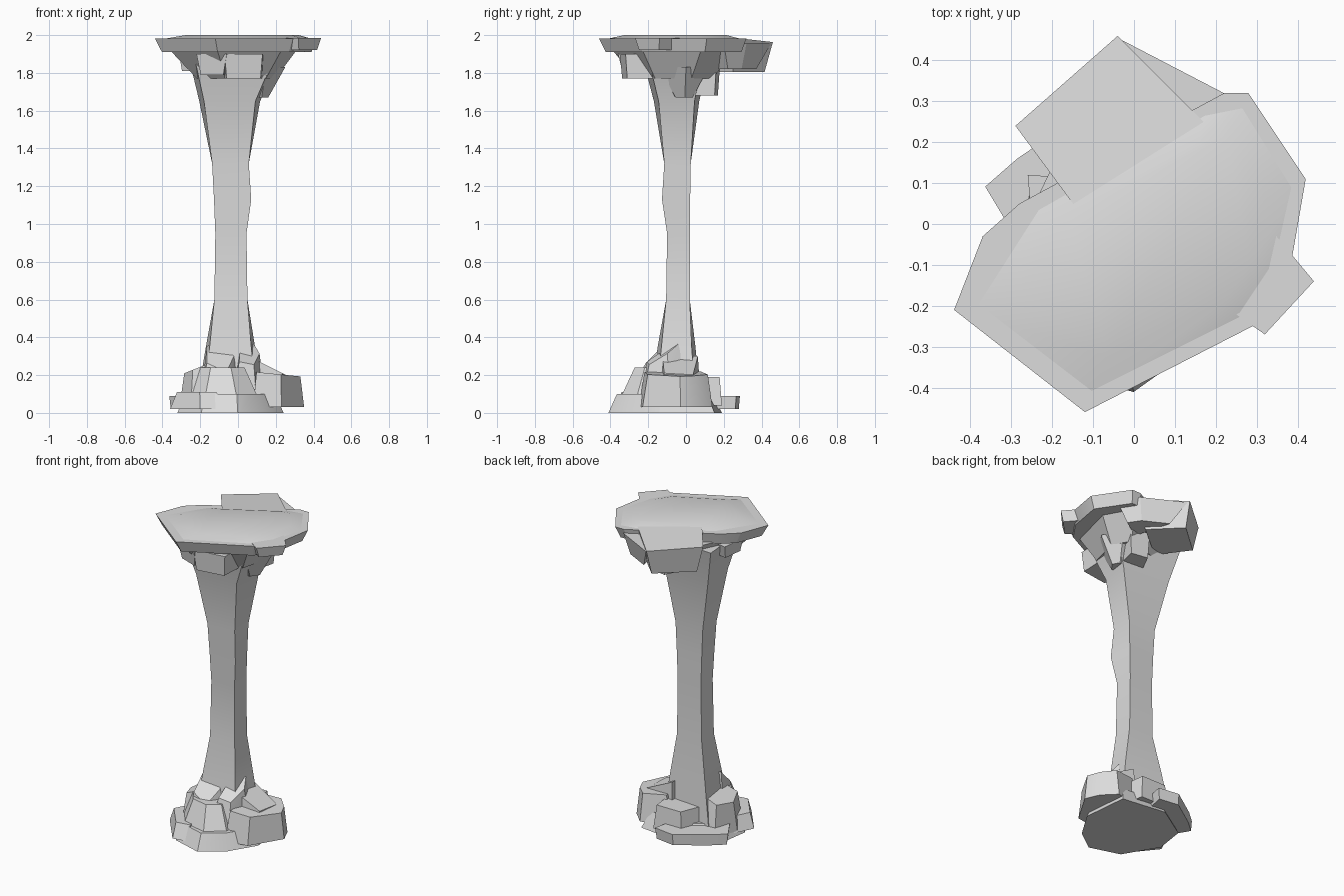
import bpy
import bmesh
import math
from mathutils import Vector

cube = bpy.data.objects.get("Cube")
if cube:
    bpy.data.objects.remove(cube, do_unlink=True)

GREY = 0.72
stone = bpy.data.materials.new("grey stone")
stone.use_nodes = True
stone.diffuse_color = (GREY, GREY, GREY, 1)
shader = next(n for n in stone.node_tree.nodes if n.type == 'BSDF_PRINCIPLED')
shader.inputs["Base Color"].default_value = (GREY, GREY, GREY, 1)


def finish(name, bm):
    """Turn a bmesh into a stone object with crisp edges."""
    bmesh.ops.recalc_face_normals(bm, faces=bm.faces)
    mesh = bpy.data.meshes.new(name)
    bm.to_mesh(mesh)
    bm.free()
    mesh.materials.append(stone)
    obj = bpy.data.objects.new(name, mesh)
    bpy.context.collection.objects.link(obj)
    bpy.ops.object.select_all(action='DESELECT')
    obj.select_set(True)
    bpy.context.view_layer.objects.active = obj
    bpy.ops.object.shade_smooth_by_angle(angle=math.radians(25))
    return obj


def rock(name, outline, bottom, top, bottom_scale=1.0, top_scale=1.0, tilt=(0, 0)):
    """Faceted convex stone: an outline in hundredths, scaled at each end.
    The tilt slopes the top along x and y."""
    points = [Vector(p) / 100 for p in outline]
    centre = sum(points, Vector((0, 0))) / len(points)
    bm = bmesh.new()
    for height, scale, slope in ((bottom, bottom_scale, (0, 0)), (top, top_scale, tilt)):
        for p in points:
            offset = (p - centre) * scale
            spot = centre + offset
            rise = offset.dot(Vector(slope))
            bm.verts.new((spot.x, spot.y, height + rise))
    result = bmesh.ops.convex_hull(bm, input=bm.verts)
    loose = set(result["geom_interior"] + result["geom_unused"])
    bmesh.ops.delete(bm, geom=[g for g in loose if isinstance(g, bmesh.types.BMVert)],
                     context='VERTS')
    bmesh.ops.dissolve_limit(bm, angle_limit=math.radians(2),
                             verts=bm.verts, edges=bm.edges)
    return finish(name, bm)


# Column: four-sided shaft, each ring is height, left, right, front, back, and
# a pinch that narrows the front and the model's left side where it flares
rings = (
    (0.05, -0.22, 0.13, -0.19, 0.08, 0.03),
    (0.35, -0.17, 0.09, -0.15, 0.05, 0.02),
    (0.6, -0.125, 0.05, -0.105, 0.02, 0),
    (0.95, -0.12, 0.045, -0.1, 0.02, 0),
    (1.13, -0.127, 0.05, -0.107, 0.022, -0.02),
    (1.32, -0.137, 0.057, -0.115, 0.025, 0),
    (1.65, -0.205, 0.117, -0.17, 0.07, 0.025),
    (1.88, -0.26, 0.22, -0.23, 0.12, 0.03),
)
bm = bmesh.new()
previous = None
for z, left, right, front, back, pinch in rings:
    taper = max(pinch, 0)
    corners = ((left + taper, front), (right - pinch, front + pinch),
               (right, back - taper), (left, back))
    ring = [bm.verts.new((x, y, z)) for x, y in corners]
    if previous:
        for i in range(len(ring)):
            j = (i + 1) % len(ring)
            bm.faces.new((previous[i], previous[j], ring[j], ring[i]))
    else:
        bm.faces.new(ring[::-1])
    previous = ring
bm.faces.new(previous)
finish("column", bm)

# Top slab with a slightly raised crown
rock("top_slab",
     [(-44, -21), (-12, -46), (29, -25), (38, -12), (42, 11), (28, 32), (22, 32),
      (-10, 12), (-28, 5), (-37, -3)],
     bottom=1.91, top=1.982, bottom_scale=0.92)
rock("top_crown",
     [(-42, -21), (-12, -44), (28, -24), (36, -12), (41, 10), (28, 31), (18, 29), (-26, 4)],
     bottom=1.975, top=2.0, top_scale=0.72)
rock("slab_corner_stone",
     [(44, -14), (32, -27), (22, -20), (34, -2)],
     bottom=1.92, top=1.985, bottom_scale=0.8)
rock("slab_back_block",
     [(-4, 46), (-29, 24), (-12, 1), (17, 25)],
     bottom=1.805, top=1.98, bottom_scale=0.8, tilt=(0.03, -0.08))
rock("slab_back_wedge",
     [(-3, 45), (22, 32), (30, 20), (8, 5)],
     bottom=1.82, top=1.955, bottom_scale=0.6)

# Rocks packed under the slab
rock("collar",
     [(-36, -19), (-11, -39), (23, -23), (31, 8), (21, 26), (-20, 14)],
     bottom=1.77, top=1.92, bottom_scale=0.62)
rock("collar_front_stone",
     [(-7, -35), (13, -32), (14, -12), (-10, -12)],
     bottom=1.77, top=1.9, bottom_scale=0.9)
rock("collar_front_chip",
     [(-22, -30), (-6, -36), (-4, -18), (-20, -16)],
     bottom=1.79, top=1.9, bottom_scale=0.75)
rock("collar_side_chip",
     [(-31, -14), (-20, -20), (-17, 0), (-29, 2)],
     bottom=1.81, top=1.89, bottom_scale=0.8)
rock("collar_left_stone",
     [(0, -15), (15, -14), (25, 0), (18, 12), (-2, 12)],
     bottom=1.67, top=1.83, bottom_scale=0.35)
rock("collar_back_stone",
     [(-4, 4), (13, 3), (16, 16), (3, 18)],
     bottom=1.68, top=1.84, bottom_scale=0.85)

# Foot rocks
rock("foot_plate",
     [(-20, -36), (0, -42), (14, -32), (25, -14), (22, 16), (-8, 20), (-30, 6), (-33, -14)],
     bottom=0.0, top=0.1, bottom_scale=0.97, top_scale=0.82)
rock("foot_skirt",
     [(-27, -20), (-18, -32), (0, -36), (12, -27), (12, 6), (-18, 9), (-26, 2)],
     bottom=0.05, top=0.24, top_scale=0.6)
rock("foot_left_block",
     [(35, -3), (23, -23), (8, -25), (6, 10), (23, 14), (31, 6)],
     bottom=0.03, top=0.205, top_scale=0.86, tilt=(-0.1, 0))
rock("foot_back_plate",
     [(4, 27), (-10, 29), (-29, 16), (-37, 9), (-28, -6), (0, 8)],
     bottom=0.02, top=0.09, bottom_scale=0.93, top_scale=0.97)
rock("foot_back_stone",
     [(10, 19), (-10, 19), (-16, 4), (12, 2)],
     bottom=0.04, top=0.19, top_scale=0.85)
rock("foot_right_stone",
     [(-31, -8), (-25, -22), (-12, -20), (-10, 8), (-26, 8)],
     bottom=0.03, top=0.24, top_scale=0.75, tilt=(0.4, 0))
rock("foot_front_chip",
     [(-36, -18), (-20, -38), (-8, -36), (-12, -14), (-30, -6)],
     bottom=0.02, top=0.11, top_scale=0.75)
rock("foot_front_stone",
     [(-20, -24), (-4, -28), (2, -14), (-8, -6), (-20, -10)],
     bottom=0.05, top=0.3, top_scale=0.65, tilt=(-0.2, 1))
rock("foot_front_left_stone",
     [(-3, -26), (10, -24), (15, -8), (10, 2), (-2, -8)],
     bottom=0.05, top=0.31, top_scale=0.6, tilt=(-0.3, 0.7))
rock("foot_side_stone",
     [(2, -14), (25, -13), (27, 5), (4, 8)],
     bottom=0.05, top=0.255, top_scale=0.85, tilt=(-0.5, 0))
